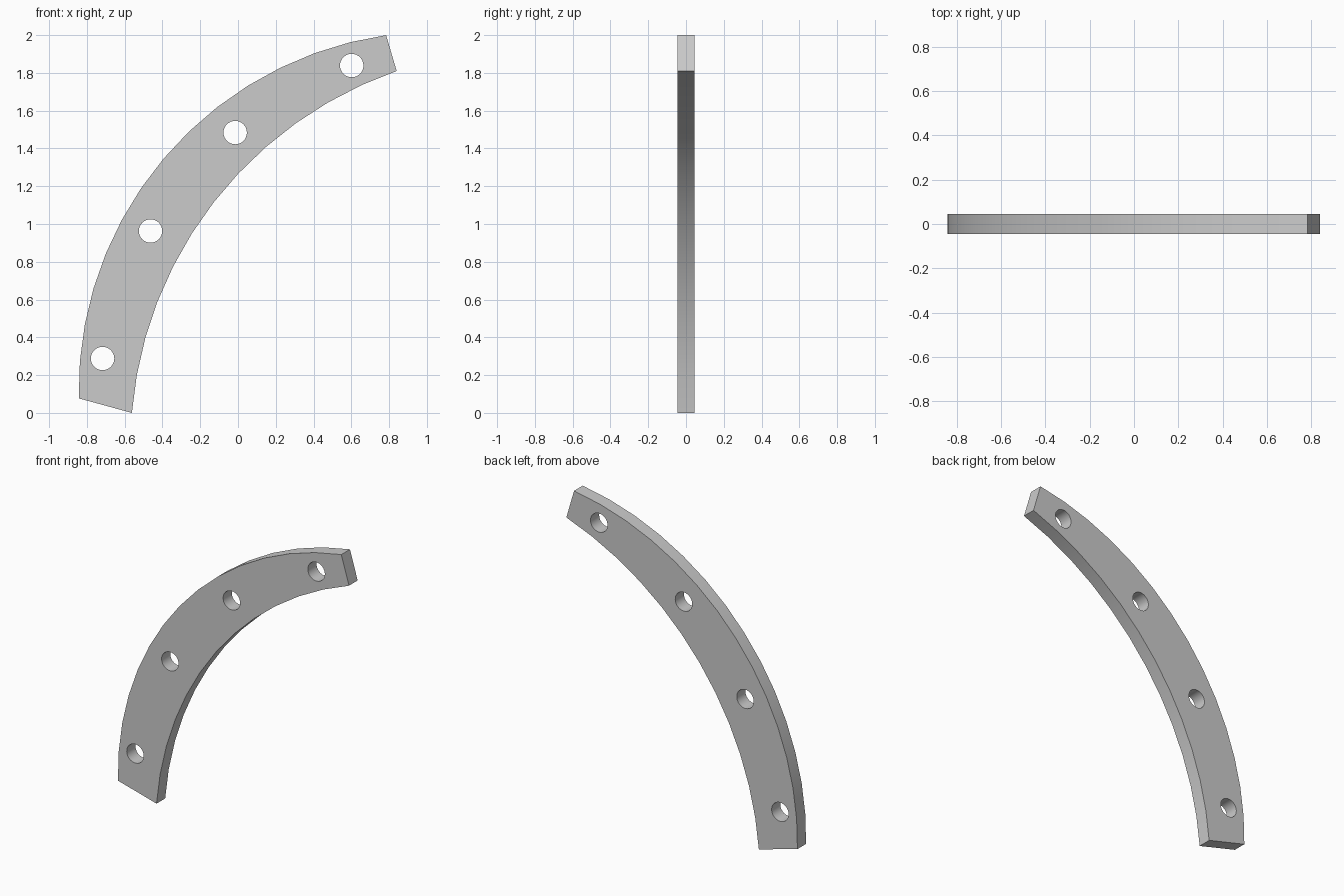
import bpy, bmesh, math
from mathutils import Vector

if "Cube" in bpy.data.objects:
    bpy.data.objects.remove(bpy.data.objects["Cube"])

THICK = 0.09


def arc(a, b, sag, n):
    """Points on the arc from a to b (x, z), bulging left of travel by sag."""
    a, b = Vector(a), Vector(b)
    d = b - a
    h = d.length / 2
    u = d.normalized()
    normal = Vector((-u.y, u.x))
    r = (h * h + sag * sag) / (2 * sag)
    centre = (a + b) / 2 + normal * (sag - r)
    half = math.asin(h / r)
    return [centre + r * (u * math.sin(t) + normal * math.cos(t))
            for t in (half * (2 * i / n - 1) for i in range(n + 1))]


def prism(name, pts, depth):
    """Extrude an x-z outline along y, centred on y = 0."""
    bm = bmesh.new()
    face = bm.faces.new([bm.verts.new((p[0], -depth / 2, p[1])) for p in pts])
    new = bmesh.ops.extrude_face_region(bm, geom=[face])["geom"]
    bmesh.ops.translate(bm, vec=(0, depth, 0),
                        verts=[v for v in new if isinstance(v, bmesh.types.BMVert)])
    bmesh.ops.recalc_face_normals(bm, faces=bm.faces)
    mesh = bpy.data.meshes.new(name)
    bm.to_mesh(mesh)
    bm.free()
    ob = bpy.data.objects.new(name, mesh)
    bpy.context.collection.objects.link(ob)
    return ob


# Curved plate: outer and inner arcs joined by slanted ends
outer = arc((-0.843, 0.077), (0.784, 2.0), 0.477, 14)
inner = arc((-0.562, 0.0), (0.84, 1.81), 0.34, 12)
plate = prism("curved_plate", outer + inner[::-1], THICK)

# Four bolt holes drilled through the plate
cutters = []
for cx, cz in [(-0.717, 0.288), (-0.463, 0.963), (-0.015, 1.484), (0.602, 1.839)]:
    ring = [(cx + 0.062 * math.cos(k * math.tau / 32),
             cz + 0.062 * math.sin(k * math.tau / 32)) for k in range(32)]
    cutter = prism("hole_cutter", ring, THICK * 3)
    cutter.hide_render = True
    mod = plate.modifiers.new("hole", 'BOOLEAN')
    mod.operation = 'DIFFERENCE'
    mod.solver = 'EXACT'
    mod.object = cutter
    cutters.append(cutter)

# Apply the holes, remove the cutters and smooth the curved walls
bpy.context.view_layer.objects.active = plate
plate.select_set(True)
for mod in list(plate.modifiers):
    bpy.ops.object.modifier_apply(modifier=mod.name)
for cutter in cutters:
    bpy.data.objects.remove(cutter)
bpy.ops.object.shade_smooth_by_angle(angle=math.radians(30))
